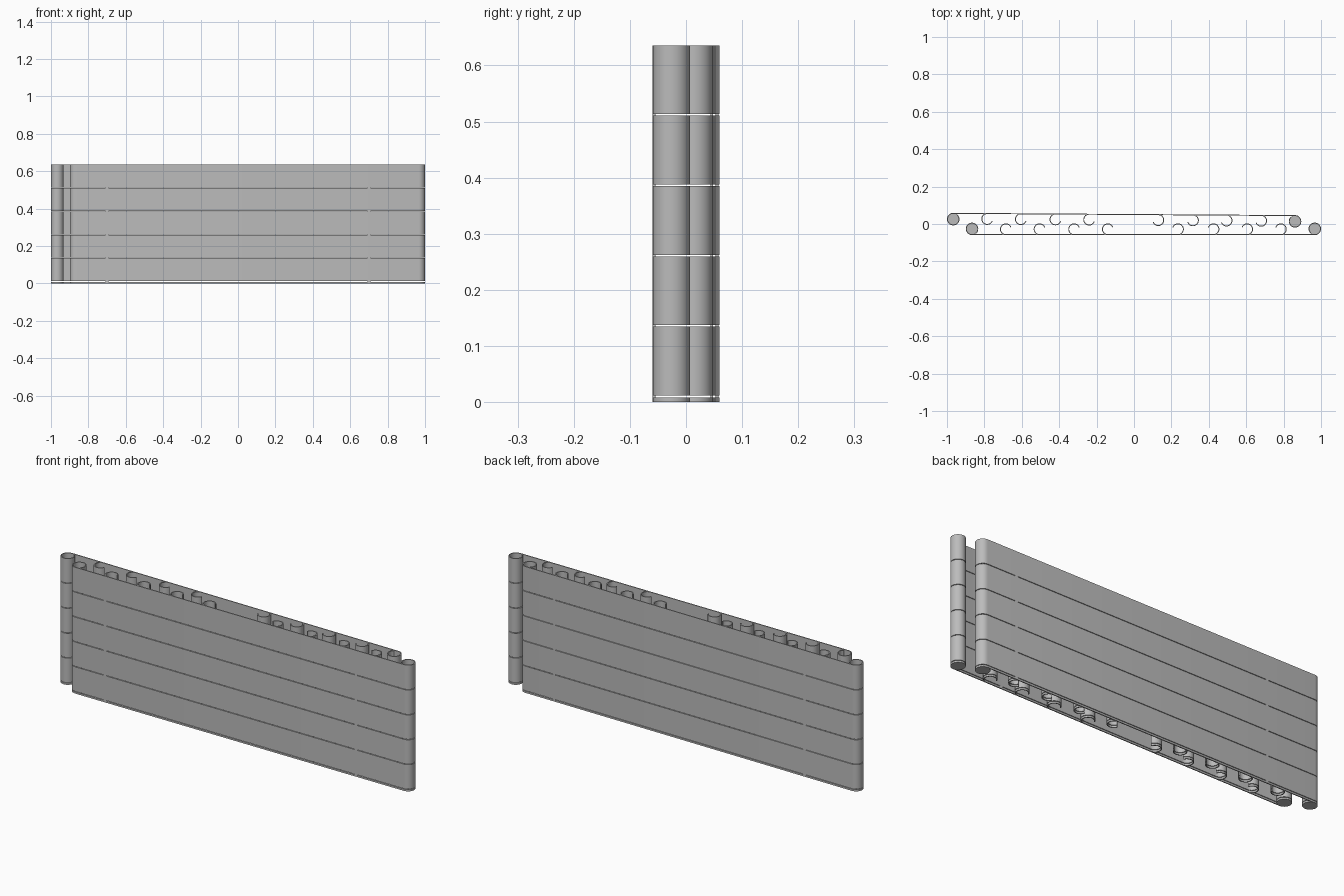
import bpy, bmesh, math
from mathutils import Vector

if "Cube" in bpy.data.objects:
    bpy.data.objects.remove(bpy.data.objects["Cube"])

grey = bpy.data.materials.new("plain grey")
grey.diffuse_color = (0.5, 0.5, 0.5, 1)
grey.use_nodes = True
grey.node_tree.nodes["Principled BSDF"].inputs["Base Color"].default_value = grey.diffuse_color

THICK = 0.005      # sheet thickness
LOOP_R = 0.031     # centreline radius of the rolled ends
HOOK_R = 0.029     # centreline radius of the inner hooks
LAYERS = [(0, 0.0085), (0.0115, 0.1345), (0.1375, 0.2595),
          (0.2625, 0.3850), (0.3880, 0.5105), (0.5135, 0.636)]


def arc(c, r, a0, a1, n=24):
    return [Vector((c[0] + r * math.cos(math.radians(a0 + (a1 - a0) * i / n)),
                    c[1] + r * math.sin(math.radians(a0 + (a1 - a0) * i / n))))
            for i in range(n + 1)]


def ribbon(bm, path, z0, z1):
    """Upright strip of constant thickness following a plan path."""
    rings = []
    for i, p in enumerate(path):
        d = path[min(i + 1, len(path) - 1)] - path[max(i - 1, 0)]
        n = Vector((-d.y, d.x)).normalized() * THICK / 2
        a, b = p + n, p - n
        rings.append([bm.verts.new((q.x, q.y, z))
                      for q, z in ((a, z0), (b, z0), (b, z1), (a, z1))])
    for r, s in zip(rings, rings[1:]):
        for k in range(4):
            j = (k + 1) % 4
            bm.faces.new((r[k], r[j], s[j], s[k]))
    bm.faces.new(rings[0])
    bm.faces.new(rings[-1][::-1])


def finish(bm, name):
    bmesh.ops.recalc_face_normals(bm, faces=bm.faces)
    me = bpy.data.meshes.new(name)
    bm.to_mesh(me)
    bm.free()
    ob = bpy.data.objects.new(name, me)
    bpy.context.collection.objects.link(ob)
    me.materials.append(grey)
    bpy.ops.object.select_all(action='DESELECT')
    ob.select_set(True)
    bpy.context.view_layer.objects.active = ob
    bpy.ops.object.shade_smooth_by_angle(angle=math.radians(35))


def panel(name, side, c1, c2, hooks):
    """side -1: sheet on the front, +1: sheet on the back."""
    base = 90 * side
    # flat sheet with a rolled loop at both ends
    sheet = arc(c1, LOOP_R, base - 320, base) + arc(c2, LOOP_R, base, base + 320)
    bm = bmesh.new()
    for z0, z1 in LAYERS:
        ribbon(bm, sheet, z0, z1)
    finish(bm, name + "_sheet")

    # curled hooks on the inner face, rounded towards the nearer end
    bm = bmesh.new()
    for x in hooks:
        t = (x - c1[0]) / (c2[0] - c1[0])
        y = c1[1] + (c2[1] - c1[1]) * t + side * (LOOP_R - HOOK_R)
        curl = arc((x, y), HOOK_R, side * 90, side * 340, 18)
        if x < 0:
            curl = arc((x, y), HOOK_R, side * 90, side * 340, 18)
        else:
            curl = arc((x, y), HOOK_R, side * 90, side * -160, 18)
        for z0, z1 in LAYERS:
            ribbon(bm, curl, z0, z1)
    finish(bm, name + "_hooks")

    # floors closing the rolled ends at the bottom
    bm = bmesh.new()
    for c in (c1, c2):
        ring = arc(c, LOOP_R, 0, 360, 32)[:-1]
        low = [bm.verts.new((p.x, p.y, 0)) for p in ring]
        top = [bm.verts.new((p.x, p.y, 0.007)) for p in ring]
        bm.faces.new(low[::-1])
        bm.faces.new(top)
        for i in range(len(ring)):
            j = (i + 1) % len(ring)
            bm.faces.new((low[i], low[j], top[j], top[i]))
    finish(bm, name + "_end_floors")

    # small tabs tying the slats together across the gaps
    bm = bmesh.new()
    for x in (-0.7, 0.7):
        t = (x - c1[0]) / (c2[0] - c1[0])
        y = c1[1] + (c2[1] - c1[1]) * t + side * LOOP_R
        for low, high in zip(LAYERS, LAYERS[1:]):
            ribbon(bm, [Vector((x - 0.008, y)), Vector((x + 0.008, y))],
                   low[1], high[0])
    finish(bm, name + "_tabs")


panel("front", -1, (-0.866, -0.026), (0.9665, -0.026),
      [-0.685, -0.505, -0.32, -0.14, 0.235, 0.425, 0.605, 0.785])
panel("back", 1, (0.861, 0.014), (-0.9665, 0.026),
      [-0.785, -0.605, -0.42, -0.24, 0.13, 0.315, 0.495, 0.68])
